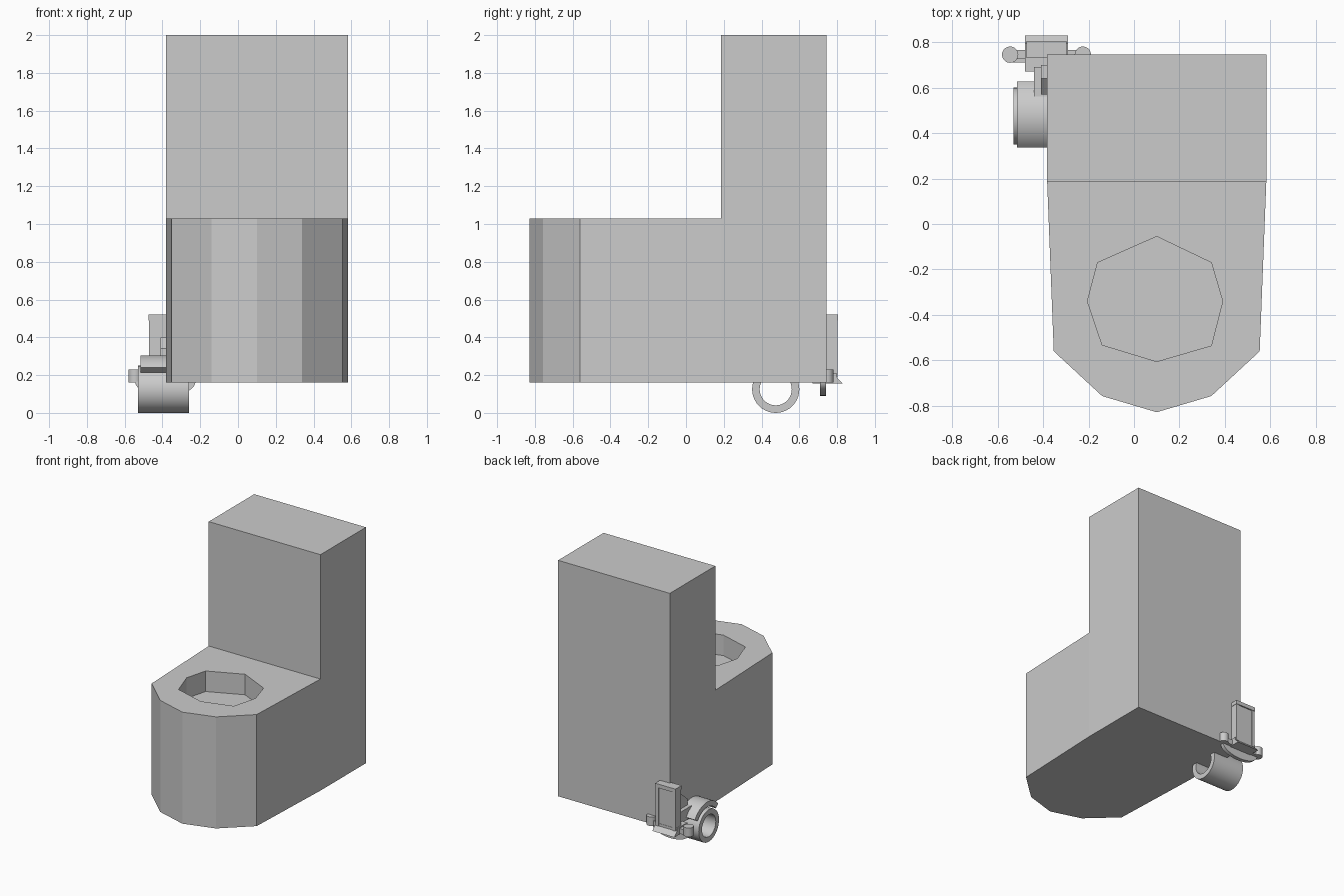
import bpy, bmesh, math
from mathutils import Vector

if "Cube" in bpy.data.objects:
    bpy.data.objects.remove(bpy.data.objects["Cube"])


def add_mesh(name, bm, smooth=False):
    bmesh.ops.recalc_face_normals(bm, faces=bm.faces[:])
    me = bpy.data.meshes.new(name)
    bm.to_mesh(me)
    bm.free()
    ob = bpy.data.objects.new(name, me)
    bpy.context.collection.objects.link(ob)
    if smooth:
        bpy.ops.object.select_all(action='DESELECT')
        ob.select_set(True)
        bpy.context.view_layer.objects.active = ob
        bpy.ops.object.shade_smooth_by_angle(angle=math.radians(35))
    return ob


def prism_bm(pts, axis, lo, hi):
    """Extrude a 2D outline along an axis (remaining axes stay in xyz order)."""
    def place(p, d):
        c = list(p)
        c.insert('xyz'.index(axis), d)
        return Vector(c)
    bm = bmesh.new()
    face = bm.faces.new([bm.verts.new(place(p, lo)) for p in pts])
    res = bmesh.ops.extrude_face_region(bm, geom=[face], use_keep_orig=True)
    top = [v for v in res['geom'] if isinstance(v, bmesh.types.BMVert)]
    bmesh.ops.translate(bm, verts=top, vec=place((0, 0), hi - lo))
    return bm


def prism(name, pts, axis, lo, hi, smooth=False):
    return add_mesh(name, prism_bm(pts, axis, lo, hi), smooth)


def box(name, x, y, z):
    return prism(name, [(x[0], y[0]), (x[1], y[0]), (x[1], y[1]), (x[0], y[1])], 'z', *z)


def arc(cx, cy, r, a0, a1, n):
    return [(cx + r * math.cos(math.radians(a0 + (a1 - a0) * i / n)),
             cy + r * math.sin(math.radians(a0 + (a1 - a0) * i / n))) for i in range(n + 1)]


# Main body: faceted-front base with a tall block raised from its rear half
half = [(0.0, -0.828), (0.24, -0.757), (0.453, -0.56), (0.482, 0.185), (0.482, 0.745)]
outline = [(0.1 + x, y) for x, y in half] + [(0.1 - x, y) for x, y in half[:0:-1]]
bm = prism_bm(outline, 'z', 0.16, 1.03)
bmesh.ops.bisect_plane(bm, geom=bm.verts[:] + bm.edges[:] + bm.faces[:],
                       plane_co=(0, 0.185, 0), plane_no=(0, 1, 0), dist=1e-4)
rear = [f for f in bm.faces if all(v.co.z > 1 and v.co.y > 0.18 for v in f.verts)]
res = bmesh.ops.extrude_face_region(bm, geom=rear)
for v in res['geom']:
    if isinstance(v, bmesh.types.BMVert):
        v.co.z = 2.0
body = add_mesh('body', bm)

# Octagonal bowl recess
bowl = prism('bowl_cutter', [(0.10, -0.055), (-0.16, -0.17), (-0.205, -0.34), (-0.14, -0.532),
                             (0.10, -0.605), (0.34, -0.535), (0.39, -0.34), (0.34, -0.17)],
             'z', 0.87, 1.2)
bowl.hide_render = True
bowl.hide_viewport = True
cut = body.modifiers.new('bowl', 'BOOLEAN')
cut.operation = 'DIFFERENCE'
cut.solver = 'EXACT'
cut.object = bowl

# Caster wheel: hollow ring
wy, wz = 0.475, 0.125
bm = bmesh.new()
rings = []
n = 40
for x, r in [(-0.53, 0.125), (-0.26, 0.125), (-0.26, 0.085), (-0.53, 0.085)]:
    rings.append([bm.verts.new((x, p[0], p[1])) for p in arc(wy, wz, r, 0, 360, n)[:-1]])
for k in range(4):
    a, b = rings[k], rings[(k + 1) % 4]
    for i in range(n):
        j = (i + 1) % n
        bm.faces.new((a[i], a[j], b[j], b[i]))
add_mesh('wheel', bm, True)

# Fender arched over the wheel, with its strut to the plate
prism('fender', arc(wy, wz, 0.18, 33, 140, 16) + arc(wy, wz, 0.14, 140, 33, 16),
      'x', -0.515, -0.275, True)
box('strut', (-0.44, -0.33), (0.56, 0.69), (0.2, 0.29))
prism('strut_rib', [(0.57, 0.27), (0.70, 0.27), (0.70, 0.40), (0.64, 0.40), (0.57, 0.34)],
      'x', -0.41, -0.36)

# Upright mounting plate with a cap and a flared foot
cx = -0.385
box('plate', (cx - 0.083, cx + 0.083), (0.735, 0.795), (0.16, 0.50))
box('plate_cap', (cx - 0.088, cx + 0.088), (0.73, 0.805), (0.49, 0.52))
for s in (-1, 1):
    x0, x1 = sorted((cx + s * 0.062, cx + s * 0.085))
    box('plate_side_rim', (x0, x1), (0.735, 0.802), (0.19, 0.50))
prism('plate_foot', [(0.67, 0.155), (0.83, 0.155), (0.797, 0.19), (0.797, 0.21), (0.67, 0.21)],
      'x', cx - 0.095, cx + 0.095)

# Curved lower bracket and the two side pins
bow = [(cx + 0.16 * math.cos(a), 0.165 - 0.075 * math.sin(a))
       for a in [math.pi * i / 16 for i in range(17)]]
prism('lower_bracket', bow, 'y', 0.71, 0.74, True)
box('pin_bar', (cx - 0.155, cx + 0.155), (0.725, 0.765), (0.16, 0.20))
for s in (-1, 1):
    prism('side_pin', arc(cx + s * 0.16, 0.745, 0.036, 0, 360, 20)[:-1], 'z', 0.16, 0.23, True)
